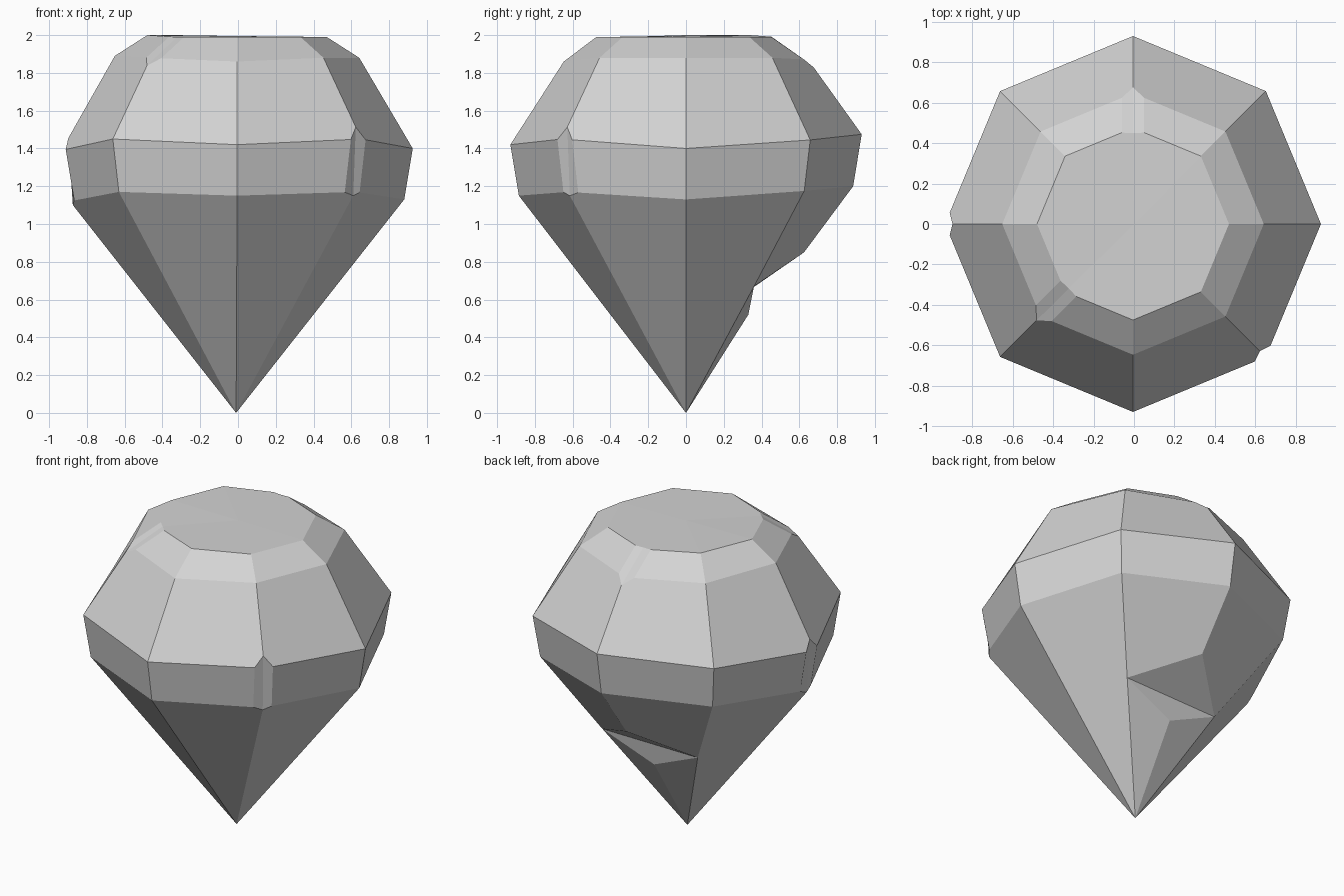
import bpy, bmesh, math
from mathutils import Vector

if "Cube" in bpy.data.objects:
    bpy.data.objects.remove(bpy.data.objects["Cube"])

SIDES = 8

# Rings of the cut stone, top to bottom: radius and slightly uneven corner heights
rings = {
    "table": (0.475, [1.99, 1.99, 1.99, 2.0, 2.0, 1.99, 1.99, 1.99]),
    "crown": (0.647, [1.88, 1.88, 1.87, 1.88, 1.89, 1.88, 1.86, 1.88]),
    "girdle": (0.93, [1.40, 1.445, 1.475, 1.45, 1.39, 1.45, 1.42, 1.45]),
    "belt": (0.885, [1.13, 1.175, 1.20, 1.18, 1.12, 1.17, 1.15, 1.17]),
}
points = {}
for name, (radius, heights) in rings.items():
    for i, z in enumerate(heights):
        a = math.tau * i / SIDES
        points[name, i] = Vector((radius * math.cos(a) - 0.005, radius * math.sin(a), z))
points["centre", 0] = Vector((0, 0, 1.995))
points["tip", 0] = Vector((-0.01, 0, 0))

# Corners of the large break low on the back
points["break_left", 0] = Vector((0.355, 0.36, 0.67))
points["break_top", 0] = Vector((-0.005, 0.625, 0.85))
points["break_right", 0] = Vector((-0.33, 0.35, 0.66))
points["break_deep", 0] = Vector((0, 0.33, 0.52))
left, top, right, deep, tip = [(n, 0) for n in (
    "break_left", "break_top", "break_right", "break_deep", "tip")]

# Facets of the table, crown and girdle
faces = []
names = list(rings)
for i in range(SIDES):
    j = (i + 1) % SIDES
    faces.append([("centre", 0), ("table", i), ("table", j)])
    for upper, lower in zip(names, names[1:]):
        faces.append([(upper, i), (lower, i), (lower, j), (upper, j)])

# Facets of the pointed base, with the break let into the back
edge_points = {1: [left], 2: [top], 3: [right]}
for i in range(SIDES):
    j = (i + 1) % SIDES
    foot = [] if i in (1, 2) else [tip]
    faces.append([("belt", i)] + edge_points.get(i, []) + foot
                 + edge_points.get(j, []) + [("belt", j)])
faces += [[left, right, top], [left, deep, right], [left, tip, deep], [deep, tip, right]]


def chip(upper, lower, side, above, below):
    """Replace the edge between two corners with a shallow two-sided groove."""
    ends = {upper: (lower, above), lower: (upper, below)}
    flanks = {}

    def cut(corner, neighbour):
        key = ("cut", corner, neighbour)
        same_ring = corner[0] == neighbour[0]
        step = side if same_ring else ends[corner][1]
        way = (points[neighbour] - points[corner]).normalized()
        points[key] = points[corner] + way * step
        if same_ring:
            flanks[corner, (neighbour[1] - corner[1]) % SIDES] = key
        else:
            flanks[corner, 0] = key
        return key

    for face in faces:
        new = []
        for k, corner in enumerate(face):
            if corner in ends:
                for neighbour in (face[k - 1], face[(k + 1) % len(face)]):
                    if neighbour != ends[corner][0]:
                        new.append(cut(corner, neighbour))
            else:
                new.append(corner)
        face[:] = new
    for turn in (1, SIDES - 1):
        faces.append([flanks[upper, 0], flanks[upper, turn],
                      flanks[lower, turn], flanks[lower, 0]])


# Small chips on the girdle and on the rim of the table
for i in (4, 7):
    chip(("girdle", i), ("belt", i), 0.06, 0.075, 0.025)
for i in (2, 5):
    chip(("table", i), ("crown", i), 0.06, 0.025, 0.05)

# Stone mesh
bm = bmesh.new()
verts = {}
for face in faces:
    for key in face:
        if key not in verts:
            verts[key] = bm.verts.new(points[key])
    bm.faces.new([verts[key] for key in face])
bmesh.ops.recalc_face_normals(bm, faces=bm.faces)
mesh = bpy.data.meshes.new("gemstone")
bm.to_mesh(mesh)
bm.free()
gem = bpy.data.objects.new("gemstone", mesh)
bpy.context.collection.objects.link(gem)

# Plain grey stone
grey = (0.65, 0.65, 0.65, 1)
stone = bpy.data.materials.new("light grey stone")
stone.use_nodes = True
stone.diffuse_color = grey
stone.node_tree.nodes["Principled BSDF"].inputs["Base Color"].default_value = grey
mesh.materials.append(stone)
